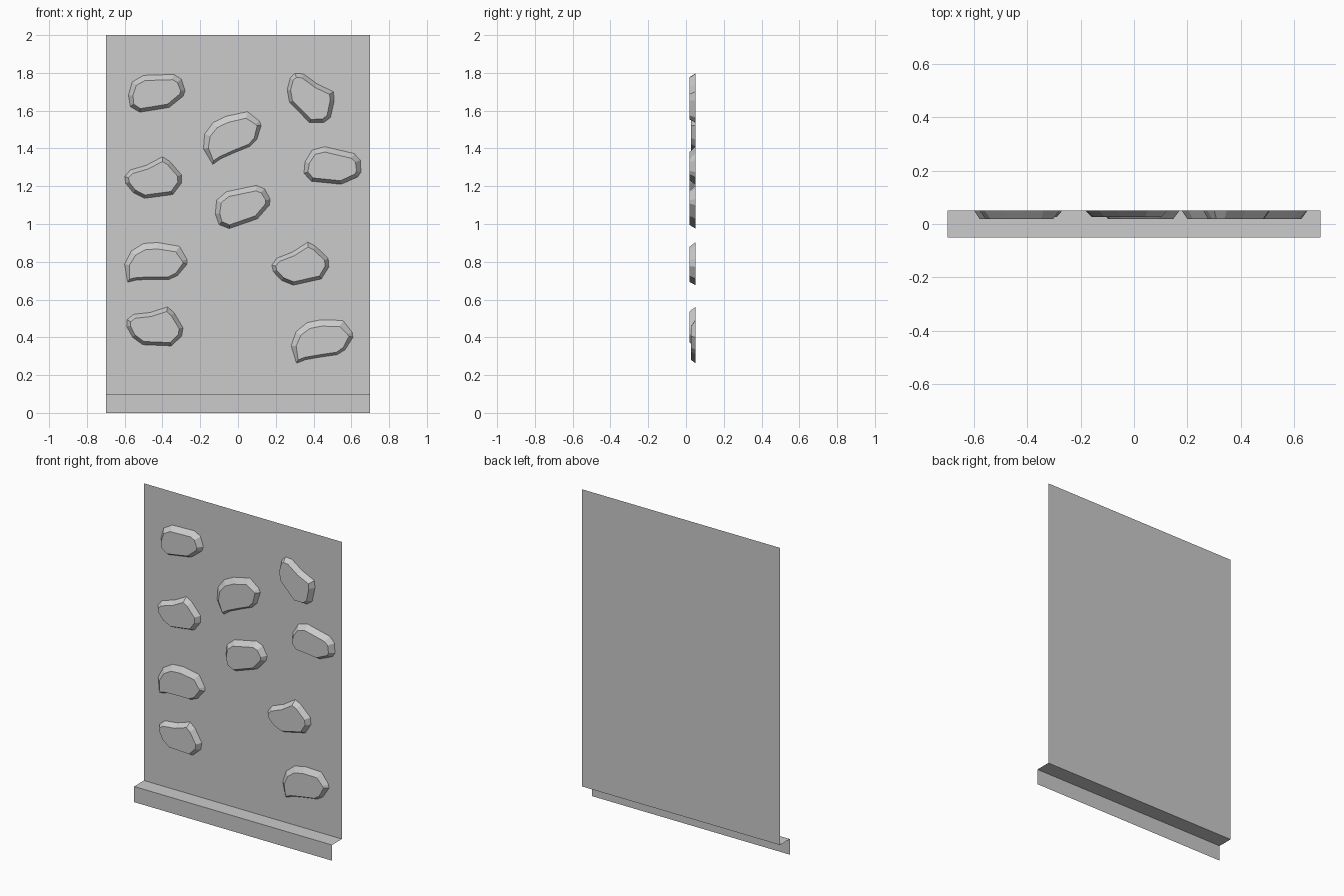
import bpy
from math import radians
from mathutils import Vector, Matrix

if "Cube" in bpy.data.objects:
    bpy.data.objects.remove(bpy.data.objects["Cube"])


def make_object(name, verts, faces):
    mesh = bpy.data.meshes.new(name)
    mesh.from_pydata(verts, [], faces)
    mesh.update()
    obj = bpy.data.objects.new(name, mesh)
    bpy.context.collection.objects.link(obj)
    return obj


BACK = 0.05  # y of the wall sheet

# Wall sheet, stepping forward to a ledge and down to a front lip
profile = [(BACK, 2.0), (BACK, 0.1), (-0.05, 0.1), (-0.05, 0.0)]
wall_verts = [(x, y, z) for y, z in profile for x in (-0.7, 0.7)]
make_object("wall_panel", wall_verts,
            [(2 * i + 2, 2 * i + 3, 2 * i + 1, 2 * i) for i in range(3)])

# Stone outlines in (x, z), clockwise from the left end
OVAL = [(-.15, -.01), (-.13, .06), (-.07, .095), (.09, .1), (.13, .075),
        (.15, .015), (.14, -.015), (.065, -.075), (-.09, -.1), (-.14, -.07)]
PEAKED = [(-.15, .005), (-.12, .04), (-.035, .065), (.05, .11), (.09, .085),
          (.15, .015), (.15, -.03), (.105, -.09), (-.045, -.11),
          (-.105, -.08), (-.145, -.03)]
BEAN = [(-.165, -.01), (-.13, .06), (-.065, .1), (.01, .105), (.125, .085),
        (.165, .015), (.165, -.01), (.115, -.07), (.07, -.09), (-.01, -.09),
        (-.1, -.093), (-.15, -.105)]


def stone(name, outline, top_bevel, low_bevel, front, cx, cz, angle):
    """Low-poly stone: outline on the wall, bevelled in to a flat front."""
    outer = [Vector(p) for p in reversed(outline)]
    n = len(outer)
    inner = []
    for i, p in enumerate(outer):
        a = (p - outer[i - 1]).normalized()
        b = (outer[(i + 1) % n] - p).normalized()
        inward = (Vector((-a.y, a.x)) + Vector((-b.y, b.x))).normalized()
        t = 0.5 - 0.5 * inward.y          # 1 on the upper rim, 0 on the lower
        width = low_bevel + (top_bevel - low_bevel) * t
        miter = max(0.75, inward.dot(Vector((-a.y, a.x))))
        inner.append(p + inward * width / miter)
    rot = Matrix.Rotation(radians(angle), 2)
    outer = [rot @ p for p in outer]
    inner = [rot @ p for p in inner]
    # centre the rotated outline on its target position
    xs, zs = [p.x for p in outer], [p.y for p in outer]
    shift = Vector((cx - (min(xs) + max(xs)) / 2, cz - (min(zs) + max(zs)) / 2))
    outer = [p + shift for p in outer]
    inner = [p + shift for p in inner]
    verts = [(p.x, BACK, p.y) for p in outer] + [(p.x, front, p.y) for p in inner]
    faces = [(i, (i + 1) % n, n + (i + 1) % n, n + i) for i in range(n)]
    faces.append(tuple(range(n, 2 * n)))
    make_object(name, verts, faces)


# Placements: centre x, centre z, rotation in degrees
kinds = {
    "oval_stone": (OVAL, .028, .018, .018,
                   [(-.43, 1.692, 0), (.50, 1.31, -15), (.025, 1.09, 10)]),
    "peaked_stone": (PEAKED, .022, .017, .018,
                     [(-.45, 1.246, 0), (.33, .79, 5), (-.44, .458, -10),
                      (.385, 1.667, -53)]),
    "bean_stone": (BEAN, .034, .013, .026,
                   [(-.435, .797, 0), (.445, .378, 8), (-.03, 1.455, 22)]),
}
for kind, (outline, top, low, front, places) in kinds.items():
    for k, (cx, cz, angle) in enumerate(places, 1):
        stone(f"{kind}_{k}", outline, top, low, front, cx, cz, angle)
